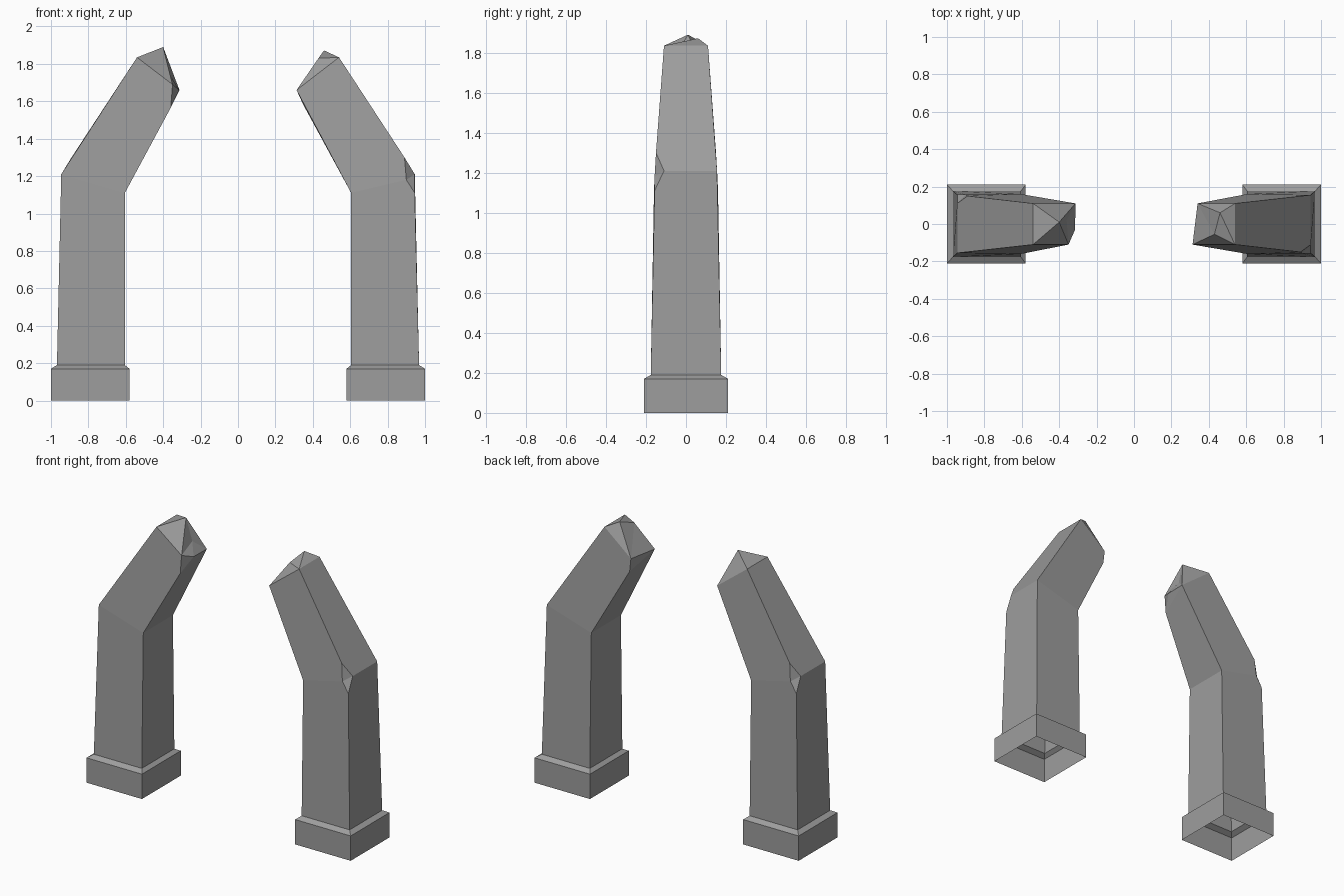
import bpy, bmesh, math
from mathutils import Matrix

if "Cube" in bpy.data.objects:
    bpy.data.objects.remove(bpy.data.objects["Cube"], do_unlink=True)

stone = bpy.data.materials.new("grey stone")
stone.use_nodes = True
GREY = (0.34, 0.34, 0.34, 1)
stone.diffuse_color = GREY
stone.node_tree.nodes["Principled BSDF"].inputs["Base Color"].default_value = GREY


def build(name, points, faces, turned):
    """Make a flat-shaded part from lettered points; turned spins it half a turn."""
    bm = bmesh.new()
    verts = {key: bm.verts.new(co) for key, co in points.items()}
    for face in faces:
        bm.faces.new([verts[key] for key in face])
    if turned:
        bm.transform(Matrix.Rotation(math.pi, 4, "Z"))
    bmesh.ops.recalc_face_normals(bm, faces=bm.faces)
    mesh = bpy.data.meshes.new(name)
    bm.to_mesh(mesh)
    bm.free()
    mesh.materials.append(stone)
    obj = bpy.data.objects.new(name, mesh)
    bpy.context.collection.objects.link(obj)
    return obj


def rectangle(keys, inner, outer, half, z):
    """Four lettered corners of a level rectangle."""
    corners = [(outer, -half, z), (outer, half, z), (inner, half, z), (inner, -half, z)]
    return dict(zip(keys, corners))


def sleeve(low, high):
    """Four walls joining two rectangles."""
    return [low[i - 1] + low[i] + high[i] + high[i - 1] for i in range(4)]


# Plinth: open shell with a sloped lip
plinth = {
    **rectangle("abcd", 0.58, 1.0, 0.21, 0),
    **rectangle("efgh", 0.58, 1.0, 0.21, 0.17),
    **rectangle("ijkl", 0.605, 0.968, 0.176, 0.19),
}
plinth_faces = sleeve("abcd", "efgh") + sleeve("efgh", "ijkl")

# Leaning shaft with a chipped outer elbow
shaft = {
    **rectangle("abcd", 0.605, 0.968, 0.176, 0.19),
    "e": (0.945, 0.155, 1.21),   # outer elbow
    "f": (0.605, 0.16, 1.11),    # inner elbow
    "g": (0.605, -0.16, 1.11),
    "h": (0.89, -0.15, 1.3),     # elbow chip
    "i": (0.945, -0.11, 1.21),
    "j": (0.945, -0.157, 1.11),
    "k": (0.9, -0.157, 1.18),
    "A": (0.54, 0.11, 1.835),    # shaft end
    "B": (0.54, -0.11, 1.835),
    "D": (0.313, -0.11, 1.66),
}
shaft_faces = [
    "abeij", "bcfe", "cdgf", "dajkg",        # lower walls
    "khBDg", "ieABh", "efLCA", "fgDL",       # upper walls
    "hik", "kij",                            # chip
]

# Broken tips, one for each shaft
left_tip = {
    "C": (0.34, 0.11, 1.67),
    "L": (0.35, 0.11, 1.58),
    "P": (0.46, 0.06, 1.872),
    "Q": (0.43, -0.055, 1.83),
}
left_faces = ["LCD", "DBQ", "QBP", "PBA", "DQC", "QPC", "PAC"]

right_tip = {
    "C": (0.35, 0.11, 1.69),
    "L": (0.36, 0.11, 1.565),
    "E": (0.4, -0.01, 1.89),
    "F": (0.315, 0.03, 1.66),
    "G": (0.36, -0.02, 1.735),
}
right_faces = ["LFC", "LDF", "CFG", "GFD", "ECG", "EGD", "ACE", "AEB", "BED"]

for side, tip, tip_faces, turned in (
    ("left", left_tip, left_faces, False),
    ("right", right_tip, right_faces, True),
):
    build(side + "_plinth", plinth, plinth_faces, turned)
    build(side + "_shaft", {**shaft, **tip}, shaft_faces + tip_faces, turned)
